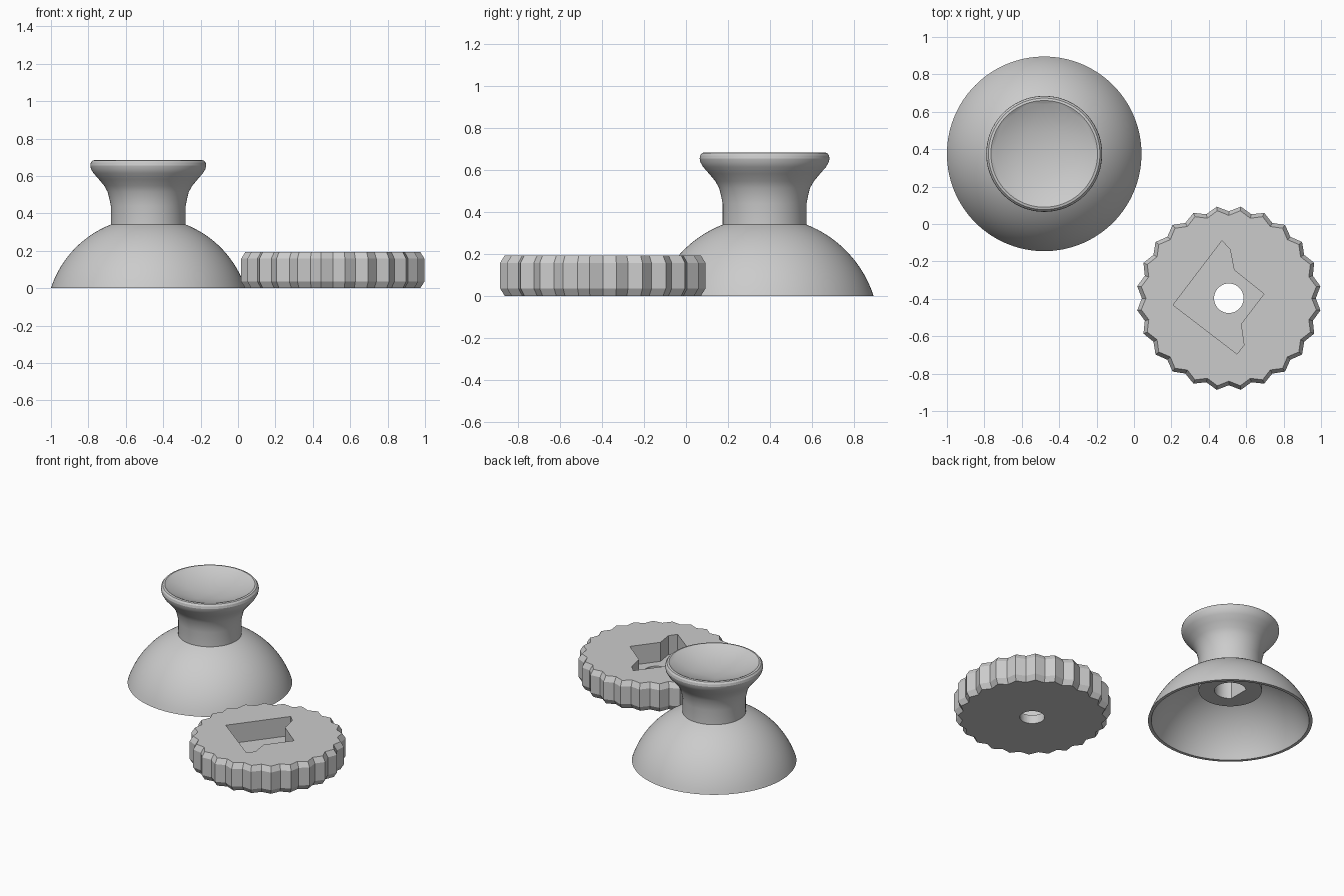
import bpy, bmesh, math
from math import cos, sin, radians, pi

if "Cube" in bpy.data.objects:
    bpy.data.objects.remove(bpy.data.objects["Cube"])

grey = bpy.data.materials.new("plain_grey")
grey.diffuse_color = (0.6, 0.6, 0.6, 1)
grey.use_nodes = True
grey.node_tree.nodes["Principled BSDF"].inputs["Base Color"].default_value = grey.diffuse_color


def finish(name, bm, loc, smooth=True):
    bmesh.ops.recalc_face_normals(bm, faces=bm.faces[:])
    me = bpy.data.meshes.new(name)
    bm.to_mesh(me)
    bm.free()
    ob = bpy.data.objects.new(name, me)
    bpy.context.collection.objects.link(ob)
    ob.location = loc
    me.materials.append(grey)
    if smooth:
        bpy.ops.object.select_all(action='DESELECT')
        ob.select_set(True)
        bpy.context.view_layer.objects.active = ob
        bpy.ops.object.shade_smooth_by_angle(angle=radians(20))
    return ob


def ring(bm, pts, z):
    return [bm.verts.new((x, y, z)) for x, y in pts]


def bridge(bm, a, b):
    n = len(a)
    for i in range(n):
        j = (i + 1) % n
        bm.faces.new((a[i], a[j], b[j], b[i]))


def circle(r, n):
    return [(r * cos(2 * pi * i / n), r * sin(2 * pi * i / n)) for i in range(n)]


def arc(radius, r0, r1, zc, n):
    # points on a sphere section, from ring radius r0 to r1
    a0, a1 = math.acos(r0 / radius), math.acos(r1 / radius)
    return [(radius * cos(a0 + (a1 - a0) * i / n),
             zc + radius * sin(a0 + (a1 - a0) * i / n)) for i in range(n + 1)]


# Stand: hollow dome, neck and flared cup turned as one profile
N = 120
R, ZC = 0.547, -0.169
dome_out = arc(R, 0.20, 0.5202, ZC, 16)
dome_in = arc(R - 0.02, 0.4992, 0.20, ZC, 16)
profile = [(0.285, 0.685), (0.298, 0.682), (0.307, 0.671), (0.31, 0.655),
           (0.306, 0.637), (0.293, 0.615), (0.265, 0.583), (0.235, 0.547),
           (0.217, 0.515), (0.207, 0.475), (0.2, 0.44)]
profile += dome_out + dome_in + [(0.2, 0.22), (0.1, 0.22), (0.1, 0.45)]
bm = bmesh.new()
rings = []
for r, z in profile:
    pts = circle(r, N)
    if r < 0.11:                       # socket has one flat side
        pts = [(max(x, -0.07), y) for x, y in pts]
    rings.append(ring(bm, pts, z))
for a, b in zip(rings, rings[1:]):
    bridge(bm, a, b)
bm.faces.new(rings[-1])

# Faceted dish in the cup: ten outer points, five inner points, one centre
rim = ring(bm, circle(0.276, N), 0.680)
bridge(bm, rings[0], rim)
tips = [bm.verts.new((0.265 * cos(radians(18 + 36 * k)),
                      0.265 * sin(radians(18 + 36 * k)), 0.672)) for k in range(10)]
inner = [bm.verts.new((0.142 * cos(radians(54 + 72 * k)),
                       0.142 * sin(radians(54 + 72 * k)), 0.637)) for k in range(5)]
centre = bm.verts.new((0, 0, 0.622))
for k in range(10):
    nxt = tips[(k + 1) % 10]
    start = 6 + 12 * k
    seg = [rim[(start + i) % N] for i in range(13)]
    for i in range(12):
        bm.faces.new((seg[i], seg[i + 1], tips[k] if i < 6 else nxt))
    bm.faces.new((tips[k], seg[6], nxt))
for k in range(5):
    p, q = inner[k], inner[(k + 1) % 5]
    a, b, c = tips[2 * k], tips[2 * k + 1], tips[(2 * k + 2) % 10]
    bm.faces.new((p, a, b))
    bm.faces.new((p, b, c))
    bm.faces.new((p, c, q))
    bm.faces.new((centre, p, q))
finish("domed_stand", bm, (-0.48, 0.375, 0))

# Knob: 24-ridged wheel with chamfered edges
KX, KY, H = 0.507, -0.397, 0.193


def ridged(inset):
    out = []
    for i in range(48):
        r = (0.494 if i % 2 else 0.465) - inset
        a = 2 * pi * i / 48
        out.append((r * cos(a), r * sin(a)))
    return out


bm = bmesh.new()
levels = [(0.022, 0), (0, 0.035), (0, H - 0.035), (0.022, H)]
rows = [ring(bm, ridged(i), z) for i, z in levels]
for a, b in zip(rows, rows[1:]):
    bridge(bm, a, b)
bm.faces.new(rows[0])
bm.faces.new(rows[-1])
knob = finish("ridged_knob", bm, (KX, KY, 0), smooth=False)


def cutter(name, pts, z0, z1, loc):
    bm = bmesh.new()
    a, b = ring(bm, pts, z0), ring(bm, pts, z1)
    bridge(bm, a, b)
    bm.faces.new(a)
    bm.faces.new(b)
    ob = finish(name, bm, loc, smooth=False)
    ob.hide_render = True
    ob.hide_viewport = True
    mod = knob.modifiers.new(name, 'BOOLEAN')
    mod.operation = 'DIFFERENCE'
    mod.solver = 'EXACT'
    mod.object = ob


# Angular pocket and the through hole in its floor
pocket = [(0.47, -0.09), (0.513, -0.134), (0.535, -0.246), (0.695, -0.374),
          (0.572, -0.535), (0.588, -0.647), (0.551, -0.695), (0.209, -0.433)]
cutter("pocket_cutter", pocket, 0.06, 0.4, (0, 0, 0))
cutter("hole_cutter", circle(0.079, 48), -0.1, 0.4, (KX, KY, 0))
